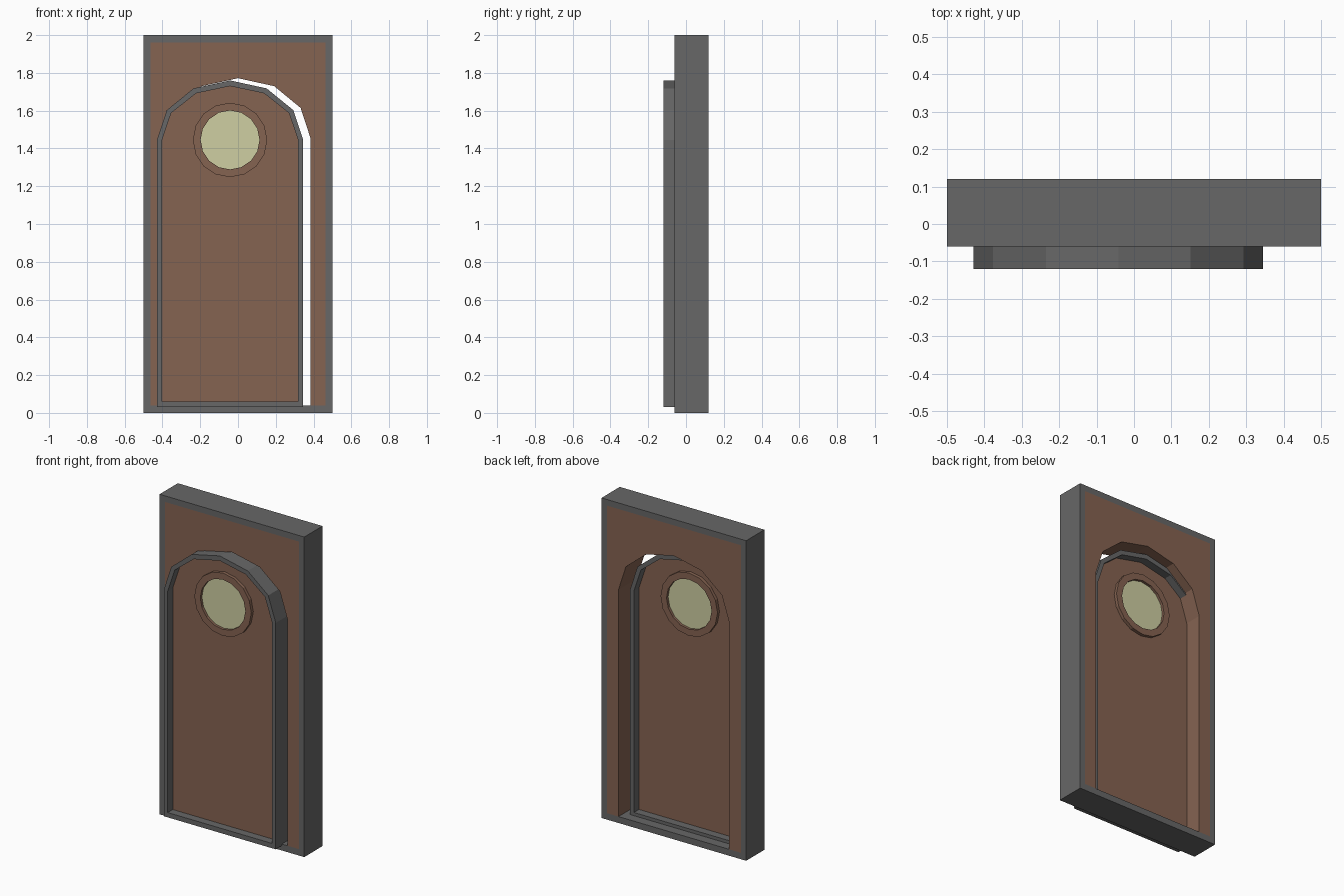
import bpy, bmesh, math

if "Cube" in bpy.data.objects:
    bpy.data.objects.remove(bpy.data.objects["Cube"])


def material(name, col):
    m = bpy.data.materials.new(name)
    m.diffuse_color = (*col, 1)
    m.use_nodes = True
    m.node_tree.nodes["Principled BSDF"].inputs["Base Color"].default_value = m.diffuse_color
    return m


GREY = material("grey_metal", (0.135, 0.135, 0.135))
BROWN = material("brown_wood", (0.235, 0.125, 0.083))
GLASS = material("pale_yellow_glass", (0.62, 0.62, 0.36))


def finish(bm, name, mat):
    bmesh.ops.recalc_face_normals(bm, faces=bm.faces)
    me = bpy.data.meshes.new(name)
    bm.to_mesh(me)
    bm.free()
    me.materials.append(mat)
    ob = bpy.data.objects.new(name, me)
    bpy.context.collection.objects.link(ob)
    return ob


def loops(bm, pts, y0, y1):
    return [[bm.verts.new((x, y, z)) for x, z in pts] for y in (y0, y1)]


def prism(name, pts, y0, y1, mat, wall=lambda a, b: True):
    """Extrude an x-z outline along y; wall() picks which side faces exist."""
    bm = bmesh.new()
    f, b = loops(bm, pts, y0, y1)
    bm.faces.new(f)
    bm.faces.new(b[::-1])
    n = len(pts)
    for i in range(n):
        j = (i + 1) % n
        if wall(pts[i], pts[j]):
            bm.faces.new((f[i], b[i], b[j], f[j]))
    return finish(bm, name, mat)


def ring(name, outer, inner, y0, y1, mat):
    """Frame between two outlines with matching point counts."""
    bm = bmesh.new()
    of, ob = loops(bm, outer, y0, y1)
    nf, nb = loops(bm, inner, y0, y1)
    n = len(outer)
    for i in range(n):
        j = (i + 1) % n
        for a, b in ((of, nf), (nf, nb), (nb, ob), (ob, of)):
            bm.faces.new((a[i], a[j], b[j], b[i]))
    return finish(bm, name, mat)


def arch(cx, w, z0, spring, rise):
    """Doorway outline, from bottom right over a six-sided arch to bottom left."""
    pts = [(cx + w, z0)]
    for i in range(7):
        a = math.pi * i / 6
        pts.append((cx + w * math.cos(a), spring + rise * math.sin(a)))
    return pts + [(cx - w, z0)]


def rect(w, z0, z1):
    return [(-w, z0), (w, z0), (w, z1), (-w, z1)]


def circle(cx, cz, r, n=16):
    return [(cx + r * math.cos(2 * math.pi * i / n),
             cz + r * math.sin(2 * math.pi * i / n)) for i in range(n)]


# Wall block: grey border and sill, flush brown infill with the arched opening
Y0, Y1 = -0.06, 0.12
W, Z0, Z1 = 0.463, 0.04, 1.962
ring("wall_border", rect(0.5, 0, 2), rect(W, Z0, Z1), Y0, Y1, GREY)
opening = arch(0, 0.383, Z0, 1.457, 0.315)
infill = [(-W, Z0), (-W, Z1), (W, Z1), (W, Z0)] + opening
in_arch = set(opening)
prism("wall_infill", infill, Y0, Y1, BROWN,
      lambda a, b: a in in_arch and b in in_arch)

# Door, slid a little forward and to the left of its opening
CX, SP = -0.042, 1.445
D0, D1 = -0.12, 0.06
MID = (D0 + D1) / 2
ring("door_rim", arch(CX, 0.387, 0.03, SP, 0.315),
     arch(CX, 0.36, 0.06, SP, 0.285), D0, D1, GREY)
prism("door_panel", arch(CX, 0.36, 0.06, SP, 0.285), MID - 0.04, MID + 0.04,
      BROWN, lambda a, b: False)

# Round window
ring("window_ring", circle(CX, SP, 0.197), circle(CX, SP, 0.156),
     MID - 0.06, MID + 0.06, BROWN)
prism("window_glass", circle(CX, SP, 0.156), MID - 0.044, MID + 0.044, GLASS,
      lambda a, b: False)
